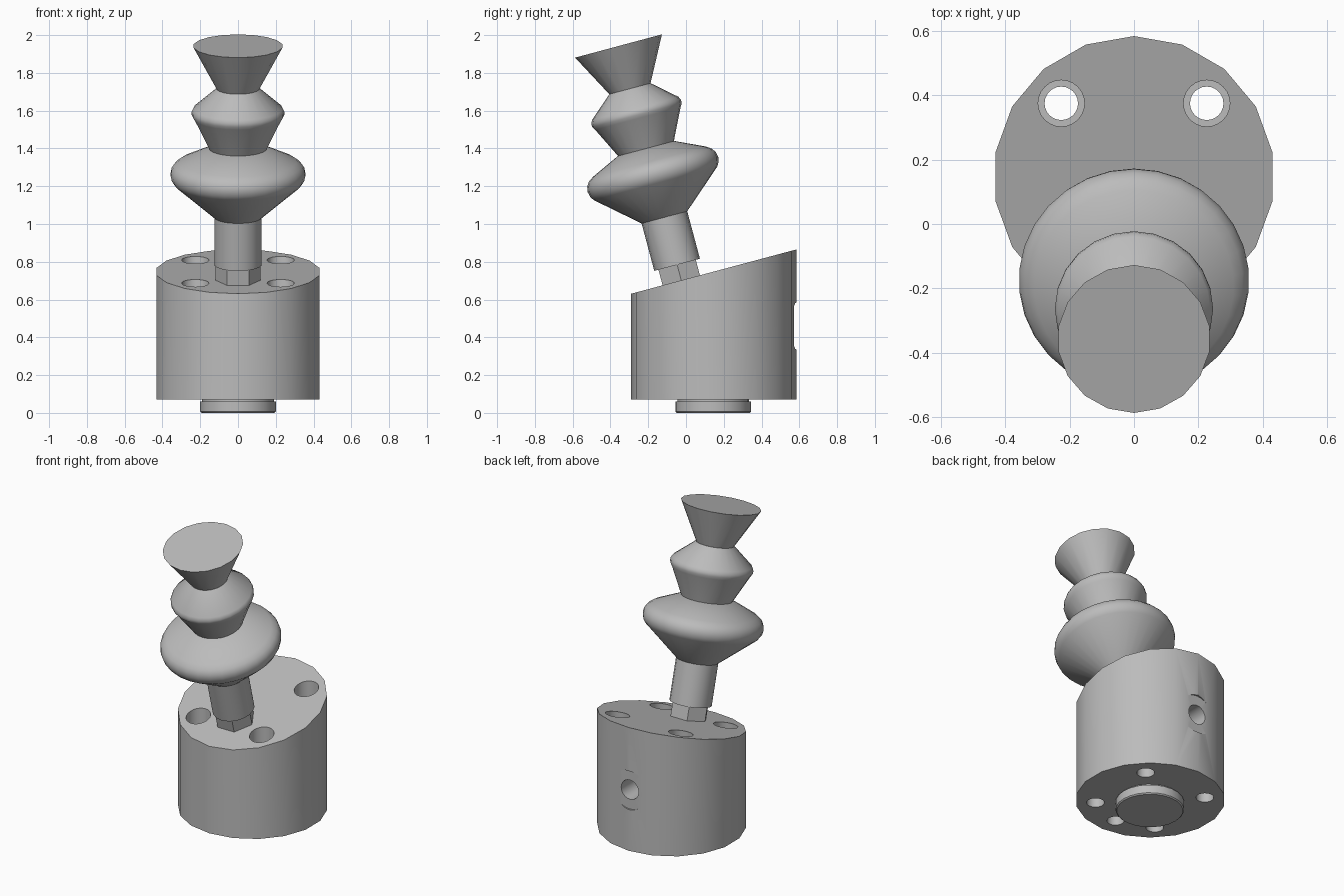
import bpy, bmesh, math
from mathutils import Matrix, Vector

if "Cube" in bpy.data.objects:
    bpy.data.objects.remove(bpy.data.objects["Cube"])

TILT = math.radians(15)
BODY_Y = 0.147
BODY_R = 0.437

grey = bpy.data.materials.new("steel_grey")
grey.use_nodes = True
colour = (0.5, 0.5, 0.5, 1)
grey.diffuse_color = colour
grey.node_tree.nodes["Principled BSDF"].inputs["Base Color"].default_value = colour


def lathe(name, profile, sides=18, matrix=Matrix(), start=-math.pi / 2):
    """Spin (radius, height) points around z, cap both ends, then place."""
    bm = bmesh.new()
    rings = []
    for r, z in profile:
        angles = [start + 2 * math.pi * i / sides for i in range(sides)]
        rings.append([bm.verts.new((r * math.cos(a), r * math.sin(a), z)) for a in angles])
    for low, high in zip(rings, rings[1:]):
        for i in range(sides):
            j = (i + 1) % sides
            bm.faces.new((low[i], low[j], high[j], high[i]))
    bm.faces.new(rings[0][::-1])
    bm.faces.new(rings[-1])
    bm.transform(matrix)
    mesh = bpy.data.meshes.new(name)
    bm.to_mesh(mesh)
    bm.free()
    mesh.materials.append(grey)
    obj = bpy.data.objects.new(name, mesh)
    bpy.context.collection.objects.link(obj)
    return obj


def activate(obj):
    bpy.ops.object.select_all(action='DESELECT')
    obj.select_set(True)
    bpy.context.view_layer.objects.active = obj


def finish(obj):
    activate(obj)
    bpy.ops.object.shade_smooth_by_angle(angle=math.radians(31))


def cut(target, cutter):
    cutter.hide_render = True
    mod = target.modifiers.new("cut", 'BOOLEAN')
    mod.operation = 'DIFFERENCE'
    mod.solver = 'EXACT'
    mod.object = cutter
    activate(target)
    bpy.ops.object.modifier_apply(modifier=mod.name)
    bpy.data.objects.remove(cutter)


# Base block with a slanted top
base = lathe("base_block", [(BODY_R, 0.07), (BODY_R, 1)],
             matrix=Matrix.Translation((0, BODY_Y, 0)))
for v in base.data.vertices:
    if v.co.z > 0.5:
        v.co.z = 0.748 + (v.co.y - BODY_Y) * math.tan(TILT)

# Four stepped bolt holes running right through
for sx in (-1, 1):
    for sy in (-1, 1):
        place = Matrix.Translation((sx * 0.226, BODY_Y + sy * 0.228, 0))
        cut(base, lathe("bolt_cutter", [(0.052, 0), (0.052, 0.28), (0.072, 0.28), (0.072, 1.1)],
                        24, place))

# Blind dowel hole underneath
cut(base, lathe("dowel_cutter", [(0.05, 0), (0.05, 0.25)], 20,
                Matrix.Translation((0, BODY_Y - 0.315, 0))))

# Spot-faced blind hole in the back
back = Matrix.Translation((0, BODY_Y + 0.6, 0.46)) @ Matrix.Rotation(math.pi / 2, 4, 'X')
cut(base, lathe("port_cutter", [(0.125, 0), (0.125, 0.175), (0.062, 0.175), (0.062, 0.45)],
                24, back))
finish(base)

# Locating boss with a small relief groove
boss = lathe("locating_boss", [(0.193, 0), (0.2, 0.007), (0.2, 0.06), (0.19, 0.06), (0.19, 0.072)],
             24, Matrix.Translation((0, BODY_Y - 0.003, 0)))
finish(boss)

# Tilted axis shared by the upper parts
axis = Matrix.Translation((0, -0.025, 0.702)) @ Matrix.Rotation(TILT, 4, 'X')

finish(lathe("hex_neck", [(0.118, -0.002), (0.118, 0.095)], 6, axis, 0))
finish(lathe("rod", [(0.125, 0.085), (0.125, 0.35)], 18, axis))

# Lower and upper rounded flanges, then the flared head
finish(lathe("lower_flange", [(0.125, 0.345), (0.338, 0.53), (0.352, 0.552), (0.358, 0.58),
                              (0.353, 0.607), (0.338, 0.63), (0.31, 0.65), (0.155, 0.722)],
             30, axis))
finish(lathe("upper_flange", [(0.153, 0.722), (0.234, 0.887), (0.245, 0.905), (0.246, 0.923),
                              (0.237, 0.942), (0.113, 1.05)], 24, axis))
finish(lathe("flared_head", [(0.113, 1.05), (0.238, 1.284)], 18, axis))
